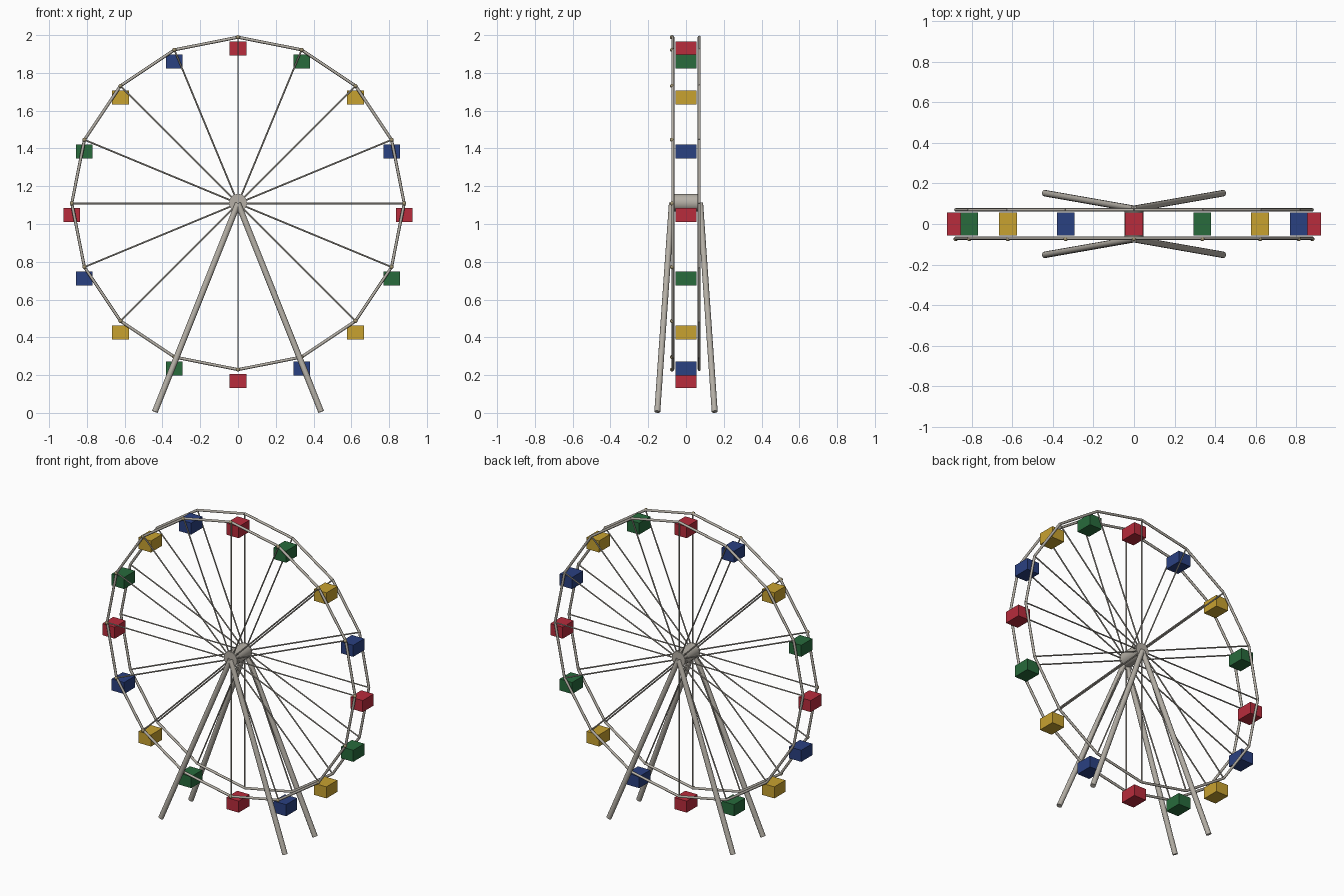
import bpy, bmesh, math
from mathutils import Vector, Matrix

if "Cube" in bpy.data.objects:
    bpy.data.objects.remove(bpy.data.objects["Cube"])

CENTRE_Z, RADIUS, RIM_Y, COUNT = 1.109, 0.88, 0.07, 16


def material(name, rgb):
    m = bpy.data.materials.new(name)
    m.diffuse_color = (*rgb, 1)
    m.use_nodes = True
    m.node_tree.nodes["Principled BSDF"].inputs["Base Color"].default_value = m.diffuse_color
    return m


steel = material("warm grey steel", (0.46, 0.43, 0.38))
brass = material("dull brass", (0.36, 0.30, 0.17))
cabin_colours = [
    material("red", (0.48, 0.025, 0.045)),
    material("blue", (0.023, 0.052, 0.22)),
    material("yellow", (0.58, 0.36, 0.03)),
    material("green", (0.021, 0.145, 0.045)),
]


def finish(name, bm, mat, smooth=True):
    mesh = bpy.data.meshes.new(name)
    bm.to_mesh(mesh)
    bm.free()
    mesh.materials.append(mat)
    obj = bpy.data.objects.new(name, mesh)
    bpy.context.collection.objects.link(obj)
    if smooth:
        bpy.ops.object.select_all(action='DESELECT')
        obj.select_set(True)
        bpy.context.view_layer.objects.active = obj
        bpy.ops.object.shade_smooth_by_angle(angle=math.radians(50))
    return obj


def add_rod(bm, a, b, radius, sides):
    a, b = Vector(a), Vector(b)
    d = b - a
    mat = Matrix.Translation((a + b) / 2) @ d.to_track_quat('Z', 'Y').to_matrix().to_4x4()
    bmesh.ops.create_cone(bm, cap_ends=True, segments=sides, radius1=radius,
                          radius2=radius, depth=d.length, matrix=mat)


def rim_point(i, y):
    a = 2 * math.pi * i / COUNT
    return Vector((RADIUS * math.cos(a), y, CENTRE_Z + RADIUS * math.sin(a)))


# Rims and spokes on both sides of the wheel
for side, y in (("front", -RIM_Y), ("back", RIM_Y)):
    rim, spokes = bmesh.new(), bmesh.new()
    for i in range(COUNT):
        add_rod(rim, rim_point(i, y), rim_point(i + 1, y), 0.008, 8)
        add_rod(spokes, (0, y, CENTRE_Z), rim_point(i, y), 0.0045, 6)
    finish(side + "_rim", rim, steel)
    finish(side + "_spokes", spokes, steel)

# Small bolts on the front rim joints
bolts = bmesh.new()
for i in range(COUNT):
    bmesh.ops.create_uvsphere(bolts, u_segments=10, v_segments=6, radius=0.011,
                              matrix=Matrix.Translation(rim_point(i, -RIM_Y - 0.004)))
finish("rim_bolts", bolts, brass)

# Hub
hub = bmesh.new()
add_rod(hub, (0, -0.077, CENTRE_Z + 0.003), (0, 0.077, CENTRE_Z + 0.003), 0.047, 20)
finish("hub", hub, steel)

# Four splayed support legs
for sx, xname in ((-1, "left"), (1, "right")):
    for sy, yname in ((-1, "front"), (1, "back")):
        leg = bmesh.new()
        add_rod(leg, (sx * 0.44, sy * 0.152, 0.006), (0, sy * 0.075, CENTRE_Z), 0.016, 12)
        finish(f"{yname}_{xname}_leg", leg, steel)

# Cabins hanging below each rim joint, colours repeating in fours
for i in range(COUNT):
    cabin = bmesh.new()
    place = Matrix.Translation(rim_point(i, 0) - Vector((0, 0, 0.061)))
    bmesh.ops.create_cube(cabin, size=1, matrix=place @ Matrix.Diagonal((0.088, 0.112, 0.074, 1)))
    finish(f"cabin_{i + 1}", cabin, cabin_colours[i % 4], smooth=False)
